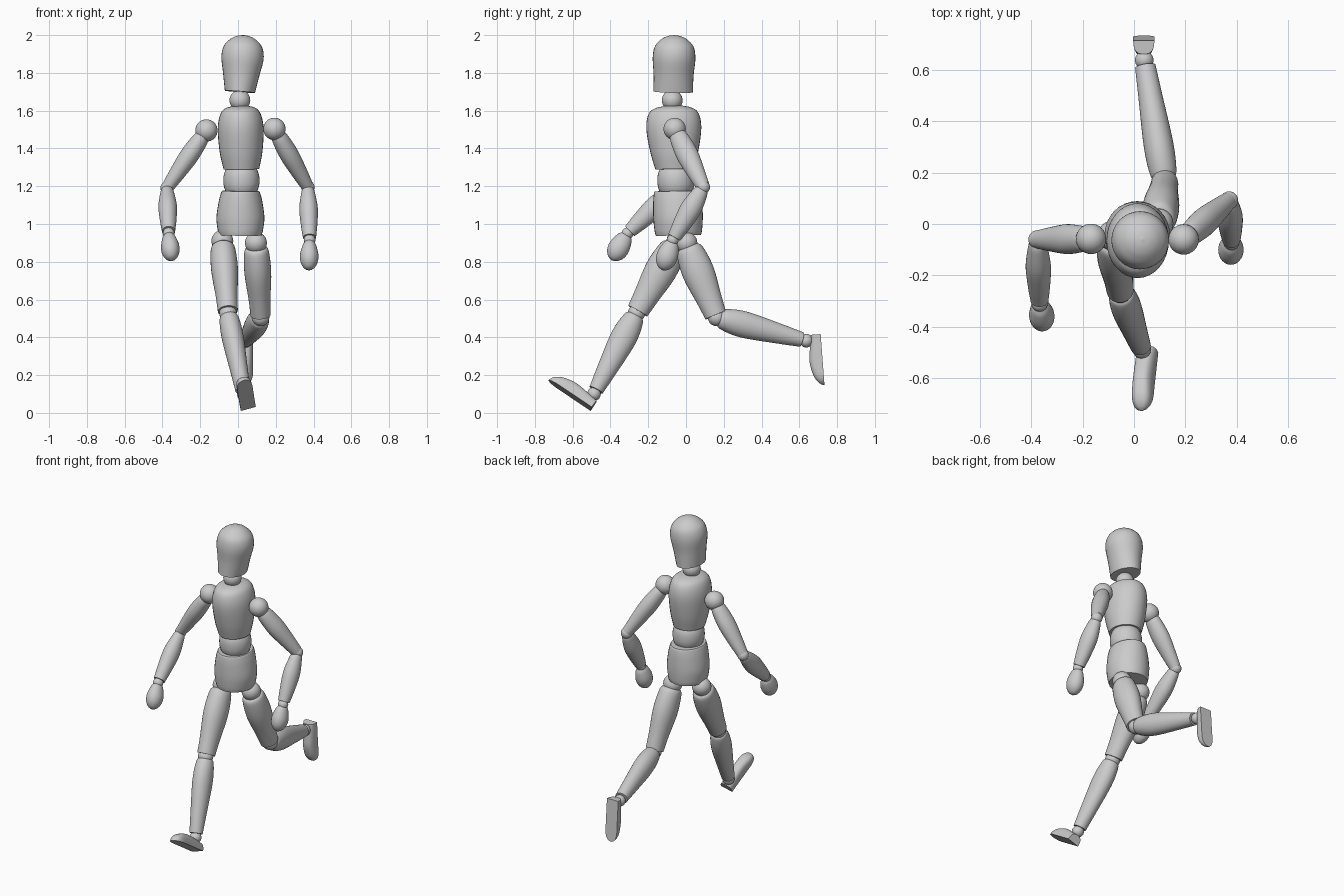
import bpy, bmesh, math
from mathutils import Vector

cube = bpy.data.objects.get("Cube")
if cube:
    bpy.data.objects.remove(cube, do_unlink=True)

SEGMENTS = 32
STEPS = 5
X_AXIS = Vector((1, 0, 0))


def smooth_profile(points):
    """Catmull-Rom interpolation through (position, half width, half depth)."""
    pts = [Vector(p) for p in points]
    pts = [2 * pts[0] - pts[1]] + pts + [2 * pts[-1] - pts[-2]]
    out = []
    for a, b, c, d in zip(pts, pts[1:], pts[2:], pts[3:]):
        for i in range(STEPS):
            t = i / STEPS
            out.append(0.5 * (2 * b + (c - a) * t + (2 * a - 5 * b + 4 * c - d) * t * t
                              + (3 * b - a - 3 * c + d) * t ** 3))
    return out + [pts[-2]]


def loft(name, profile, start, end, side=X_AXIS, half=False):
    """Skin oval (or flat-bottomed) sections along the axis from start to end."""
    start, end = Vector(start), Vector(end)
    axis = end - start
    direction = axis.normalized()
    side = Vector(side)
    side = (side - direction * side.dot(direction)).normalized()
    up = direction.cross(side)
    bm = bmesh.new()
    rings = []
    for t, wide, deep in smooth_profile(profile):
        ring = []
        for i in range(SEGMENTS):
            if half:
                ang = math.pi * i / (SEGMENTS - 1)
                u = math.copysign(abs(math.cos(ang)) ** 0.7, math.cos(ang))
                v = math.sin(ang) ** 0.8 if 0 < i < SEGMENTS - 1 else 0
            else:
                ang = math.tau * i / SEGMENTS
                u, v = math.cos(ang), math.sin(ang)
            ring.append(bm.verts.new(start + axis * t + side * (u * max(wide, 0.002))
                                     + up * (v * max(deep, 0.002))))
        rings.append(ring)
    for low, high in zip(rings, rings[1:]):
        for i in range(SEGMENTS):
            j = (i + 1) % SEGMENTS
            bm.faces.new((low[i], low[j], high[j], high[i]))
    bm.faces.new(rings[0][::-1])
    bm.faces.new(rings[-1])
    bmesh.ops.recalc_face_normals(bm, faces=bm.faces)
    mesh = bpy.data.meshes.new(name)
    bm.to_mesh(mesh)
    bm.free()
    obj = bpy.data.objects.new(name, mesh)
    bpy.context.collection.objects.link(obj)
    finish(obj)


def finish(obj):
    bpy.ops.object.select_all(action='DESELECT')
    obj.select_set(True)
    bpy.context.view_layer.objects.active = obj
    bpy.ops.object.shade_smooth_by_angle(angle=math.radians(40))


def ball(name, centre, radius):
    bpy.ops.mesh.primitive_uv_sphere_add(segments=SEGMENTS, ring_count=16,
                                         radius=radius, location=centre)
    bpy.context.object.name = name
    finish(bpy.context.object)


# Head and torso
HEAD = [(0, .08, .104), (.3, .096, .106), (.6, .112, .113), (.8, .101, .102),
        (.92, .069, .07), (.98, .035, .035), (1, 0, 0)]
CHEST = [(0, .094, .102), (.25, .112, .125), (.55, .121, .143), (.75, .118, .144),
         (.9, .102, .128), (.97, .077, .095), (1, .04, .05)]
WAIST = [(0, .075, .078), (.25, .091, .094), (.5, .096, .098), (.75, .091, .094), (1, .075, .078)]
PELVIS = [(0, .112, .12), (.12, .12, .126), (.4, .127, .131), (.75, .116, .13),
          (.95, .104, .125), (1, .098, .12)]
loft("head", HEAD, (.01, -.068, 1.7), (.033, -.06, 2.0))
ball("neck", (.01, -.073, 1.655), .055)
loft("chest", CHEST, (.018, -.06, 1.29), (.012, -.067, 1.625))
loft("waist", WAIST, (.018, -.052, 1.155), (.018, -.055, 1.305))
loft("pelvis", PELVIS, (.012, -.04, .94), (.014, -.045, 1.175))

# Limb profiles, measured from joint to joint
UPPER_ARM = [(.08, .036, .042), (.2, .045, .052), (.45, .05, .058), (.75, .042, .047), (.98, .033, .036)]
FOREARM = [(.03, .029, .03), (.12, .037, .042), (.4, .049, .056), (.7, .044, .048), (.95, .035, .036)]
HAND = [(.05, .024, .028), (.2, .037, .044), (.5, .049, .056), (.75, .044, .05),
        (.93, .025, .028), (1, 0, 0)]
THIGH = [(.05, .045, .05), (.12, .065, .073), (.4, .071, .085), (.75, .058, .068), (.97, .053, .058)]
SHIN = [(.02, .032, .035), (.07, .051, .055), (.3, .058, .07), (.7, .047, .053), (.95, .04, .039)]
FOOT = [(0, .041, .052), (.3, .041, .064), (.55, .041, .069), (.78, .041, .056),
        (.9, .034, .04), (.97, .02, .022), (1, .004, .006)]

# Joint positions of the running pose
ARMS = {
    "right": [(-.167, -.058, 1.495), (-.376, -.06, 1.19), (-.367, -.31, .95), (-.352, -.395, .808)],
    "left": [(.193, -.06, 1.503), (.37, .092, 1.195), (.379, -.07, .915), (.375, -.125, .755)],
}
LEGS = {
    "right": [(-.083, -.045, .91), (-.053, -.262, .528), (.03, -.487, .1)],
    "left": [(.095, .002, .9), (.12, .162, .505), (.04, .637, .382)],
}
FEET = {
    "right": [(.055, -.502, .021), (.03, -.727, .172), (.95, .05, .27)],
    "left": [(.038, .713, .417), (.038, .733, .148), (1, 0, 0)],
}

for side, (shoulder, elbow, wrist, fingertip) in ARMS.items():
    ball(side + "_shoulder", shoulder, .059)
    loft(side + "_upper_arm", UPPER_ARM, shoulder, elbow)
    ball(side + "_elbow", elbow, .035)
    loft(side + "_forearm", FOREARM, elbow, wrist)
    ball(side + "_wrist", wrist, .031)
    loft(side + "_hand", HAND, wrist, fingertip)

for side, (hip, knee, ankle) in LEGS.items():
    ball(side + "_hip", hip, .058)
    loft(side + "_thigh", THIGH, hip, knee)
    ball(side + "_knee", knee, .046)
    loft(side + "_shin", SHIN, knee, ankle)
    ball(side + "_ankle", ankle, .036)
    heel, toe, across = FEET[side]
    loft(side + "_foot", FOOT, heel, toe, across, half=True)
